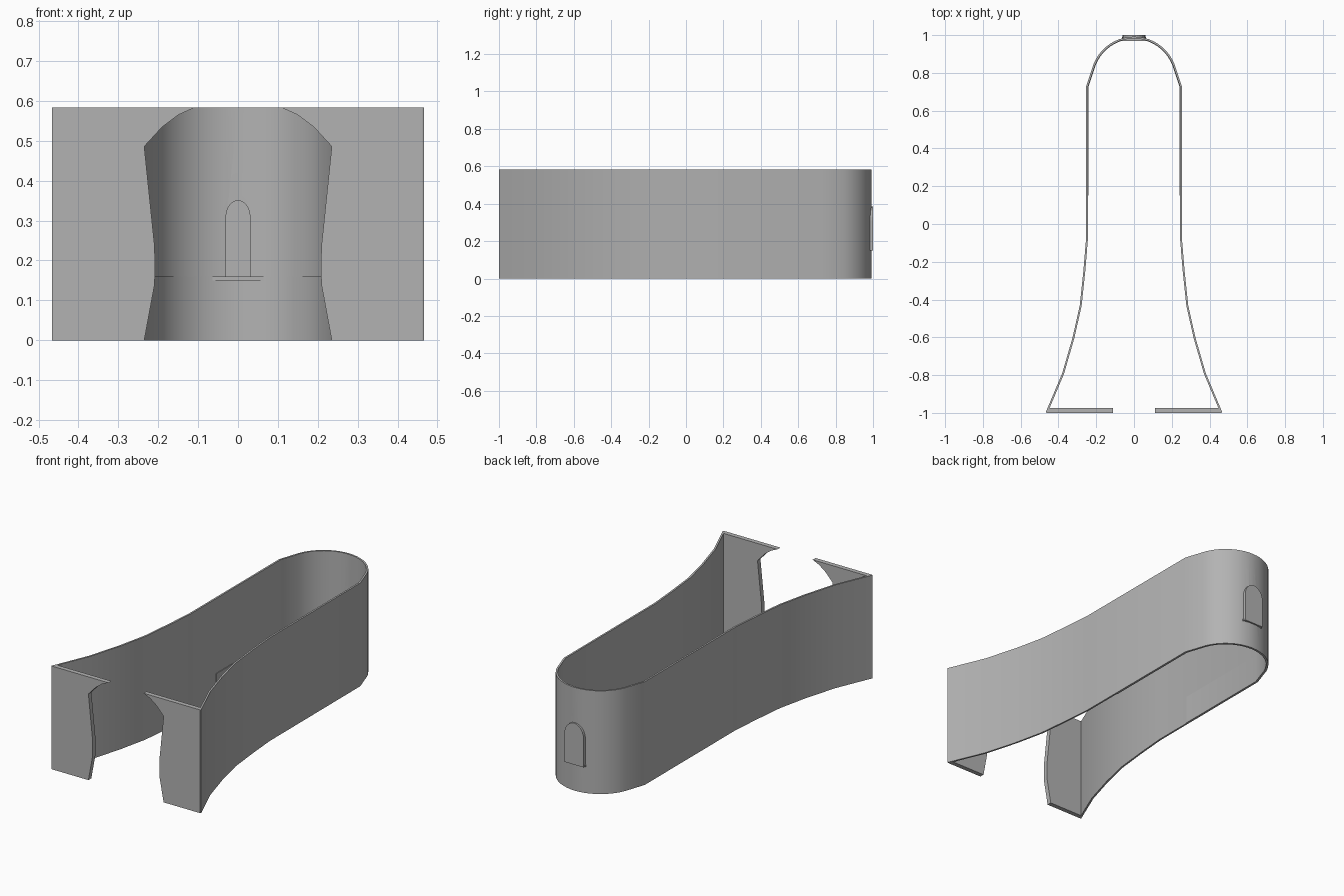
import bpy, bmesh
from math import sin, cos, pi, radians
from mathutils import Vector

if "Cube" in bpy.data.objects:
    bpy.data.objects.remove(bpy.data.objects["Cube"])

H = 0.583

grey = bpy.data.materials.new("dark_grey")
grey.diffuse_color = (0.45, 0.45, 0.45, 1)
grey.use_nodes = True
grey.node_tree.nodes["Principled BSDF"].inputs["Base Color"].default_value = grey.diffuse_color


def make(name, bm):
    bmesh.ops.recalc_face_normals(bm, faces=bm.faces)
    me = bpy.data.meshes.new(name)
    bm.to_mesh(me)
    bm.free()
    me.materials.append(grey)
    ob = bpy.data.objects.new(name, me)
    bpy.context.collection.objects.link(ob)
    return ob


def smooth(ob):
    bpy.ops.object.select_all(action='DESELECT')
    bpy.context.view_layer.objects.active = ob
    ob.select_set(True)
    bpy.ops.object.shade_smooth_by_angle(angle=0.5)


def offset(path, d):
    """Shift an open path to its left by d, with mitred corners."""
    pts = [Vector(p) for p in path]
    out = []
    for i, p in enumerate(pts):
        normals = []
        for a, b in ((i - 1, i), (i, i + 1)):
            if a >= 0 and b < len(pts):
                t = (pts[b] - pts[a]).normalized()
                normals.append(Vector((-t.y, t.x)))
        n = sum(normals, Vector((0, 0))).normalized()
        out.append(p + n * d / n.dot(normals[0]))
    return out


def strip(name, path, d0, d1, z0, z1):
    """Closed wall between two offsets of a path."""
    bm = bmesh.new()
    rows = [[bm.verts.new((p.x, p.y, z)) for p in offset(path, d)]
            for d, z in ((d0, z0), (d0, z1), (d1, z1), (d1, z0))]
    for k in range(4):
        a, b = rows[k], rows[(k + 1) % 4]
        for i in range(len(path) - 1):
            bm.faces.new((a[i], a[i + 1], b[i + 1], b[i]))
    for i in (0, -1):
        bm.faces.new([r[i] for r in rows])
    return make(name, bm)


def slab(name, profile, y0, y1):
    """Extrude an x-z outline along y."""
    bm = bmesh.new()
    f = bm.faces.new([bm.verts.new((x, y0, z)) for x, z in profile])
    ext = bmesh.ops.extrude_face_region(bm, geom=[f])
    # keep the starting face so the slab is closed
    vs = [v for v in ext['geom'] if isinstance(v, bmesh.types.BMVert)]
    bmesh.ops.translate(bm, verts=vs, vec=(0, y1 - y0, 0))
    if len(bm.faces) < len(profile) + 2:
        bm.faces.new([v for v in bm.verts if v not in vs])
    return make(name, bm)


def arch(w, z0, spring, top, n=12):
    return [(-w, z0), (w, z0)] + [
        (w * cos(pi * i / n), spring + (top - spring) * sin(pi * i / n))
        for i in range(n + 1)]


def cut(ob, cutter):
    mod = ob.modifiers.new("window", 'BOOLEAN')
    mod.operation = 'DIFFERENCE'
    mod.object = cutter


# Wall plan: flared nave sides and a round apse
side = [(0.467, -0.996), (0.38, -0.79), (0.325, -0.6), (0.287, -0.43),
        (0.268, -0.25), (0.254, -0.08)]
angles = [radians(15 + 150 * i / 22) for i in range(23)]
apse = ([(0.253, 0.73)] +
        [(0.23 * cos(a), 0.762 + 0.23 * sin(a)) for a in angles] +
        [(-0.253, 0.73)])
mirror = [(-x, y) for x, y in reversed(side)]
wall = strip("outer_wall", side + apse + mirror, 0, 0.01, 0, H)

# Arched block closing the window from outside, and its inner sill
block = slab("window_block", arch(0.06, 0.15, 0.31, 0.385), 0.984, 1.0)
slab("window_sill", [(-0.064, 0.15), (0.064, 0.15), (0.064, 0.16),
                     (-0.064, 0.16)], 0.968, 0.99)

# Window recess cut through the apse wall and into the block
cutter = slab("window_cutter", arch(0.03, 0.16, 0.31, 0.35), 0.9, 0.995)
cutter.hide_render = True
cutter.hide_set(True)
cut(wall, cutter)
cut(block, cutter)
smooth(wall)

# Low lining around the choir and apse
lining = strip("choir_lining", [(0.253, 0.15)] + apse + [(-0.253, 0.15)],
               0.009, 0.0125, 0, 0.16)
smooth(lining)

# Front panels with a curved opening between them
edge = [(0.235, 0), (0.21, 0.135), (0.208, 0.165), (0.209, 0.235),
        (0.222, 0.36), (0.235, 0.486), (0.19, 0.535), (0.15, 0.565),
        (0.11, H)]
for s, name in ((1, "front_panel_right"), (-1, "front_panel_left")):
    slab(name, [(s * x, z) for x, z in
                [(0.463, 0)] + edge + [(0.463, H)]], -1.0, -0.994)
    slab(name + "_back", [(s * x, z) for x, z in
                          [(0.455, 0)] + edge + [(0.455, H)]], -0.994, -0.974)
